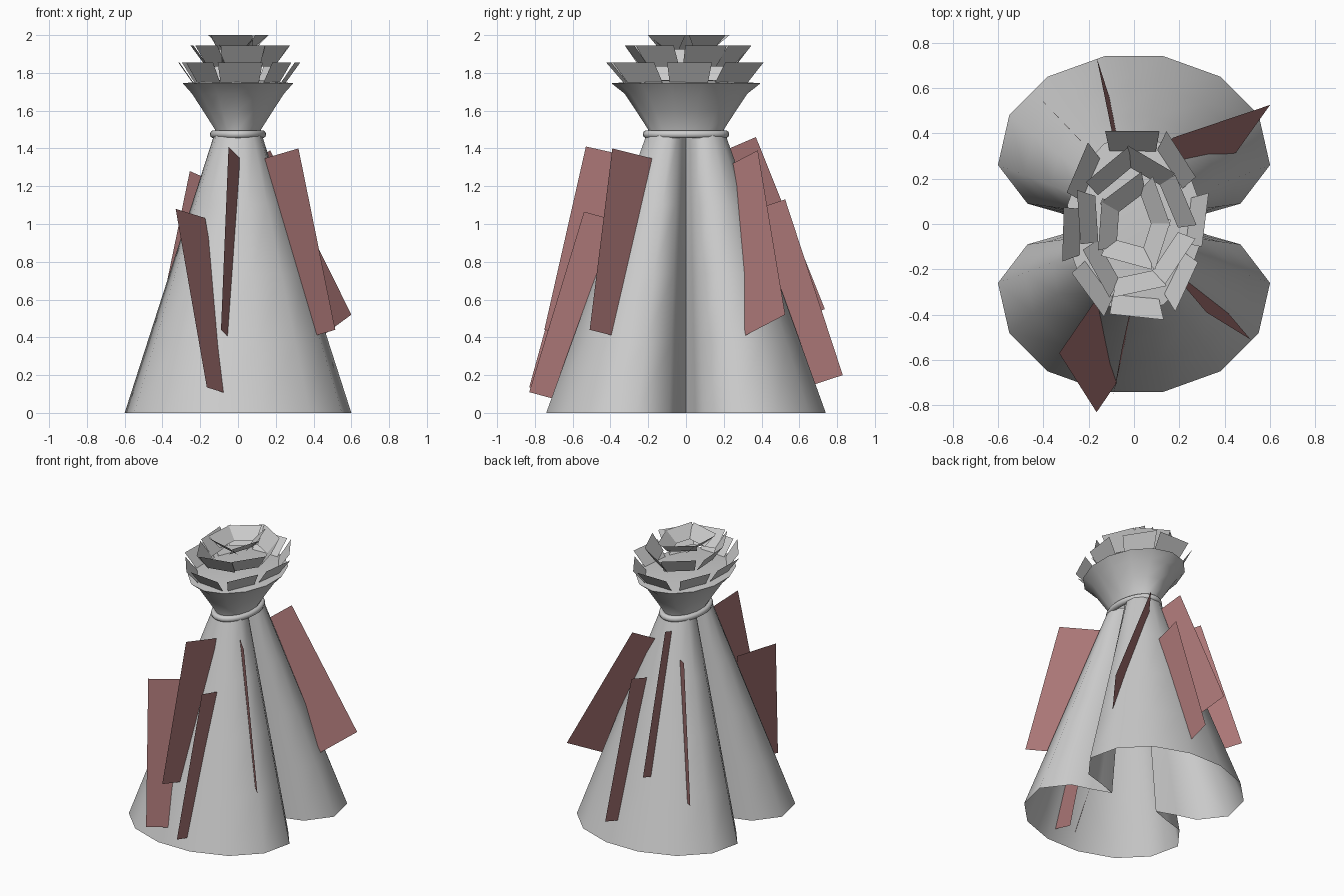
import bpy, math, random
from mathutils import Vector

if "Cube" in bpy.data.objects:
    bpy.data.objects.remove(bpy.data.objects["Cube"])

random.seed(4)


def make(name, verts, faces, smooth=None, mat=None):
    me = bpy.data.meshes.new(name)
    me.from_pydata([tuple(v) for v in verts], [], faces)
    me.update()
    ob = bpy.data.objects.new(name, me)
    bpy.context.collection.objects.link(ob)
    if mat:
        me.materials.append(mat)
    if smooth:
        bpy.ops.object.select_all(action='DESELECT')
        ob.select_set(True)
        bpy.context.view_layer.objects.active = ob
        bpy.ops.object.shade_smooth_by_angle(angle=math.radians(smooth))
    return ob


def loft(name, rings, smooth):
    n = len(rings[0])
    faces = [(r * n + i, r * n + (i + 1) % n, (r + 1) * n + (i + 1) % n, (r + 1) * n + i)
             for r in range(len(rings) - 1) for i in range(n)]
    return make(name, [v for ring in rings for v in ring], faces, smooth)


def ellipse(rx, ry, z, n, off=0.0):
    return [Vector((rx * math.cos(2 * math.pi * (i + off) / n),
                    ry * math.sin(2 * math.pi * (i + off) / n), z)) for i in range(n)]


# Skirt: two gathered lobes with a deep crease on each side
def mirrored(quarter):
    half = quarter + [(-x, y) for x, y in reversed(quarter)]
    return half + [(x, -y) for x, y in reversed(half[1:-1])]


hem = mirrored([(.19, 0), (.33, .05), (.47, .09), (.60, .26), (.55, .48), (.38, .65), (.13, .74)])
waist = mirrored([(.06, 0), (.085, .02), (.11, .04), (.127, .08), (.115, .14), (.08, .185), (.03, .21)])
rings = []
for k in range(5):
    t = k / 4
    rings.append([Vector((a[0] * (1 - t) + b[0] * t, a[1] * (1 - t) + b[1] * t, 1.47 * t))
                  for a, b in zip(hem, waist)])
loft("skirt", rings, 60)

# Tie around the waist
cu = bpy.data.curves.new("waist_tie", 'CURVE')
cu.dimensions = '3D'
cu.bevel_depth = .022
cu.bevel_resolution = 3
sp = cu.splines.new('POLY')
pts = ellipse(.127, .207, 1.475, 32)
sp.points.add(len(pts) - 1)
for p, v in zip(sp.points, pts):
    p.co = (*v, 1)
    p.radius = 1
sp.use_cyclic_u = True
sp.use_smooth = True
bpy.context.collection.objects.link(bpy.data.objects.new("waist_tie", cu))

# Flared collar above the tie, with a shallow domed top under the petals
loft("collar", [ellipse(rx, ry, z, 14, .5) for rx, ry, z in
                [(.12, .2, 1.46), (.125, .2, 1.5), (.19, .265, 1.6), (.25, .325, 1.69), (.30, .395, 1.745)]], 50)
dome = ellipse(.30, .395, 1.745, 14, .5) + ellipse(.15, .2, 1.76, 14, .5) + [Vector((0, 0, 1.765))]
faces = [(i, (i + 1) % 14, 14 + (i + 1) % 14, 14 + i) for i in range(14)]
faces += [(14 + i, 14 + (i + 1) % 14, 28) for i in range(14)]
make("collar_top", dome, faces, 40)

# Three rows of petals leaning outwards: count, phase, inner/outer radii, heights, half width
rows = [(8, .1, .24, .32, .315, .41, 1.748, 1.855, .12),
        (7, .35, .165, .22, .245, .30, 1.835, 1.945, .12),
        (5, .5, .07, .09, .15, .175, 1.925, 2.0, .115)]
for r, (n, ph, ix, iy, ox, oy, z0, z1, w) in enumerate(rows):
    verts, faces = [], []
    for i in range(n):
        a = 2 * math.pi * (i + ph + random.uniform(-.08, .08)) / n
        c, s = math.cos(a), math.sin(a)
        b = math.atan2(s / iy, c / ix) + random.uniform(-.2, .2)
        tan = Vector((-math.sin(b), math.cos(b), 0))
        lo, hi = Vector((ix * c, iy * s, z0)), Vector((ox * c, oy * s, z1))
        k = len(verts)
        verts += [lo - tan * w * .85, lo + tan * w * .85, hi + tan * w, hi - tan * w]
        faces.append((k, k + 1, k + 2, k + 3))
    make(f"petal_row_{r + 1}", verts, faces)

# Reddish rectangular strips cutting through the skirt: outer top, outer bottom, inward direction
red = bpy.data.materials.new("dusty_red")
red.diffuse_color = (.40, .18, .18, 1)
red.use_nodes = True
red.node_tree.nodes["Principled BSDF"].inputs["Base Color"].default_value = red.diffuse_color
strips = {
    "front_left": [(-.33, -.57, 1.08), (-.165, -.83, .135), (.13, .19, -.04)],
    "front_middle": [(.085, -.54, 1.065), (.085, -.83, .11), (0, .11, -.03)],
    "front": [(-.05, -.53, 1.41), (-.09, -.75, .44), (.06, .27, -.06)],
    "front_right": [(.32, -.39, 1.40), (.515, -.51, .44), (-.17, .20, -.05)],
    "back_right": [(.17, .38, 1.39), (.60, .525, .52), (-.15, -.21, -.11)],
    "back": [(.075, .525, 1.13), (.075, .83, .20), (0, -.11, -.036)],
    "back_middle": [(-.09, .37, 1.46), (-.165, .735, .55), (.045, -.14, -.06)],
    "back_left": [(-.255, .387, 1.28), (-.445, .586, .36), (.055, -.057, -.024)],
}
for name, (top, bottom, inward) in strips.items():
    t, b, w = Vector(top), Vector(bottom), Vector(inward).normalized() * .28
    make("strip_" + name, [t, t + w, b + w, b], [(0, 1, 2, 3)], mat=red)
